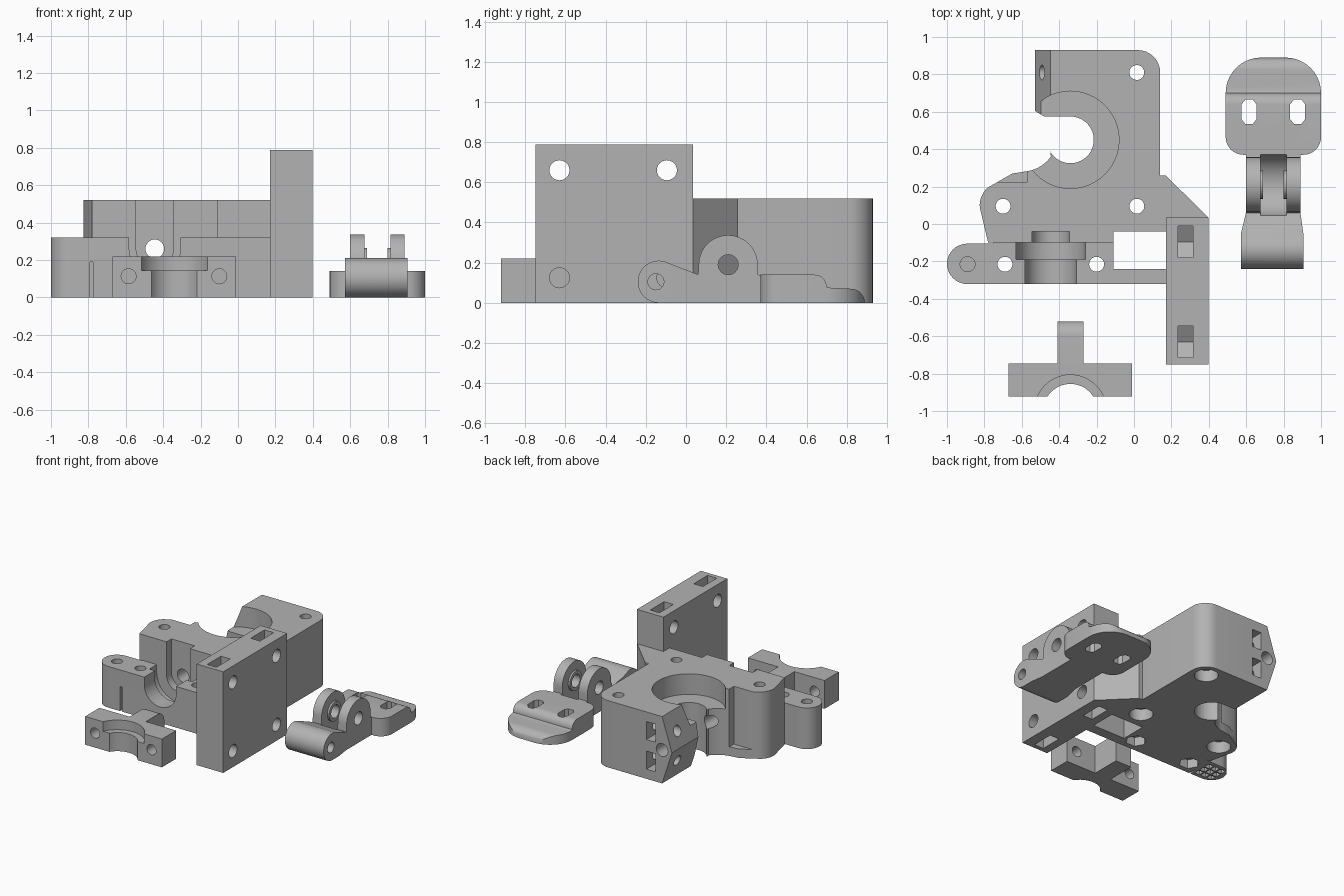
import bpy, bmesh, math

if "Cube" in bpy.data.objects:
    bpy.data.objects.remove(bpy.data.objects["Cube"])

grey = bpy.data.materials.new("plain grey")
grey.use_nodes = True
GREY = (0.45, 0.45, 0.45, 1)
grey.diffuse_color = GREY
grey.node_tree.nodes["Principled BSDF"].inputs["Base Color"].default_value = GREY

PLACE = {"x": lambda a, b, h: (h, a, b),
         "y": lambda a, b, h: (a, h, b),
         "z": lambda a, b, h: (a, b, h)}


def arc(cx, cy, r, start, end, n=16):
    angles = [math.radians(start + (end - start) * i / n) for i in range(n + 1)]
    return [(cx + r * math.cos(t), cy + r * math.sin(t)) for t in angles]


def prism(points, lo, hi, axis="z", name="part"):
    """Extrude a 2D outline along an axis."""
    bm = bmesh.new()
    rings = [[bm.verts.new(PLACE[axis](a, b, h)) for a, b in points] for h in (lo, hi)]
    bm.faces.new(rings[0])
    bm.faces.new(rings[1])
    n = len(points)
    for i in range(n):
        j = (i + 1) % n
        bm.faces.new((rings[0][i], rings[0][j], rings[1][j], rings[1][i]))
    bmesh.ops.recalc_face_normals(bm, faces=bm.faces)
    mesh = bpy.data.meshes.new(name)
    bm.to_mesh(mesh)
    bm.free()
    obj = bpy.data.objects.new(name, mesh)
    bpy.context.collection.objects.link(obj)
    mesh.materials.append(grey)
    return obj


def box(x0, x1, y0, y1, z0, z1):
    return prism([(x0, y0), (x1, y0), (x1, y1), (x0, y1)], z0, z1)


def cyl(a, b, r, lo, hi, axis="z", n=32):
    return prism(arc(a, b, r, 0, 360 - 360 / n, n - 1), lo, hi, axis)


def u_cut(x, z, r, y0, y1):
    """Round-bottomed channel that is open at the top."""
    return prism([(x + r, 1)] + [(x - r, 1)] + arc(x, z, r, 180, 360), y0, y1, "y")


def combine(target, parts, operation):
    for part in parts:
        mod = target.modifiers.new("join", "BOOLEAN")
        mod.operation, mod.solver, mod.object = operation, "EXACT", part
        graph = bpy.context.evaluated_depsgraph_get()
        mesh = bpy.data.meshes.new_from_object(target.evaluated_get(graph))
        target.modifiers.clear()
        target.data = mesh
        bpy.data.objects.remove(part)
    return target


def finish(obj):
    obj.data.materials.clear()
    obj.data.materials.append(grey)
    bpy.ops.object.select_all(action="DESELECT")
    obj.select_set(True)
    bpy.context.view_layer.objects.active = obj
    bpy.ops.object.shade_smooth_by_angle(angle=math.radians(32))


# Main body: tall outline with the open gear hole
GX, GY = -0.34, 0.45
outline = ([(-0.53, 0.93)] + arc(0.02, 0.81, 0.12, 90, 0, 8)
           + [(0.14, 0.26), (0.17, 0.26), (0.398, 0.033), (0.3, -0.1), (-0.78, -0.1)]
           + arc(-0.70, 0.10, 0.125, 185, 130, 8) + [(-0.65, 0.27)]
           + arc(-0.6, 0.47, 0.19, -82, -35, 8)
           + arc(GX, GY, 0.125, -150, 90, 28) + [(-0.48, 0.575), (-0.53, 0.605)])
body = prism(outline, 0, 0.52, name="extruder_body")

# Front mounting bar and motor plate
bar = prism(arc(-0.892, -0.213, 0.108, 90, 270) + [(0.25, -0.321), (0.25, -0.02),
            (-0.75, -0.02), (-0.75, -0.105)], 0, 0.32)
plate = box(0.17, 0.398, -0.75, 0.035, 0, 0.787)
combine(body, [bar, plate], "UNION")

# Bearing pocket, side ledge, window, nozzle channel and filament hole
NX, NZ = -0.445, 0.26
cuts = [cyl(GX, GY, 0.26, 0.36, 0.7, n=48),
        box(-0.9, -0.57, 0.225, 0.4, 0.07, 0.7),
        box(-0.11, 0.17, -0.24, -0.04, -0.1, 0.7),
        u_cut(NX, NZ, 0.137, -0.4, -0.18),
        u_cut(NX, NZ, 0.185, -0.19, -0.1),
        u_cut(NX, NZ, 0.1, -0.15, -0.04),
        cyl(NX, NZ, 0.05, -0.3, 1.1, "y", 24)]

# Slanted faces of the hinge ear
for sign in (1, -1):
    cuts.append(prism([(-0.53, NZ), (-0.442, NZ + sign * 0.27), (-0.7, NZ + sign * 0.27),
                       (-0.7, NZ)], 0.5, 1.1, "y"))

# Screw holes and nut slots of the hinge ear
for z in (0.145, 0.375):
    cuts += [box(-0.39, -0.31, 0.74, 1.1, z - 0.07, z + 0.07),
             cyl(0.81, z, 0.04, -0.7, -0.2, "x", 20)]

# Upright screw holes with bolt-head recesses
for x, y in ((0.015, 0.81), (0.015, 0.095), (-0.70, 0.095)):
    cuts += [cyl(x, y, 0.04, -0.1, 0.7, n=20), cyl(x, y, 0.085, -0.1, 0.09, n=24)]

# Clamp screw holes and hexagonal nut traps
for x in (-0.69, -0.20):
    cuts += [cyl(x, -0.215, 0.04, -0.1, 0.4, n=20), cyl(x, -0.215, 0.075, -0.1, 0.07, n=6)]
cuts += [cyl(-0.89, -0.215, 0.04, 0.04, 0.4, n=20),
         box(-0.79, -0.775, -0.4, -0.28, -0.1, 0.19)]

# Mesh pockets under the bar end
for i in range(3):
    for j in range(3):
        x, y = -0.935 + i * 0.055, -0.27 + j * 0.055
        cuts.append(box(x - 0.022, x + 0.022, y - 0.022, y + 0.022, -0.1, 0.03))

# Motor plate bolt holes with nut slots entering from the top and bottom
for y in (-0.63, -0.095):
    for z, out in ((0.66, 1), (0.125, -1)):
        slot = [(y - 0.085, z + out * 0.3), (y - 0.085, z - out * 0.05), (y, z - out * 0.1),
                (y + 0.085, z - out * 0.05), (y + 0.085, z + out * 0.3)]
        cuts += [cyl(y, z, 0.05, 0.1, 0.5, "x", 24), prism(slot, 0.235, 0.315, "x")]
finish(combine(body, cuts, "DIFFERENCE"))

# Nozzle clamp with a rounded tab
clamp = prism([(-0.67, -0.922), (-0.01, -0.922), (-0.01, -0.747), (-0.67, -0.747)],
              0, 0.22, name="nozzle_clamp")
tab = prism([(-0.8, 0), (-0.52, 0)] + arc(-0.6, 0.14, 0.08, 0, 90, 8) + [(-0.8, 0.22)],
            -0.41, -0.27, "x")
combine(clamp, [tab], "UNION")
finish(combine(clamp, [cyl(GX, -1, 0.145, -0.1, 0.3, n=48), cyl(GX, -1, 0.193, 0.145, 0.3, n=48)]
               + [cyl(x, 0.113, 0.04, -1, -0.6, "y", 20) for x in (-0.585, -0.10)],
               "DIFFERENCE"))

# Idler lever: rounded pad with a stepped side profile
LX = 0.745
pad = prism(arc(0.905, 0.465, 0.095, -90, 0, 8) + arc(0.81, 0.70, 0.19, 0, 90, 10)
            + arc(0.68, 0.70, 0.19, 90, 180, 10) + arc(0.585, 0.465, 0.095, 180, 270, 8),
            0, 0.14, name="idler_lever")
side = prism([(0.3, -0.1), (0.9, -0.1), (0.89, 0)] + arc(0.82, 0, 0.07, 0, 90, 8)
             + [(0.72, 0.075)] + arc(0.64, 0.08, 0.06, 0, 90, 8) + [(0.3, 0.14)], 0.3, 1.2, "x")
combine(pad, [side], "INTERSECT")

# Lever arms and hinge barrel
arms = prism([(0.03, 0), (0.4, 0), (0.4, 0.139), (0.357, 0.14)]
             + arc(0.21, 0.19, 0.147, 0, 180, 24) + [(0.06, 0.139), (0.03, 0.139)],
             0.60, 0.89, "x")
barrel = prism([(0.07, 0), (0.07, 0.137)] + arc(-0.135, 0.105, 0.105, 75, 270, 24),
               0.572, 0.905, "x")
taper = prism([(0.572, -0.3), (0.905, -0.3), (0.905, -0.05), (0.888, 0.075),
               (0.602, 0.075), (0.572, -0.05)], -0.1, 0.4)
combine(barrel, [taper], "INTERSECT")
combine(pad, [arms, barrel], "UNION")

# Roller gap, then the washers beside it
combine(pad, [cyl(0.21, 0.19, 0.17, 0.675, 0.815, "x", 48)], "DIFFERENCE")
combine(pad, [cyl(0.21, 0.19, 0.075, lo, lo + 0.03, "x", 32) for lo in (0.66, 0.8)], "UNION")

# Pin holes and eight-sided adjustment slots
holes = [cyl(0.21, 0.19, 0.05, 0.4, 1.1, "x", 24), cyl(-0.15, 0.105, 0.04, 0.4, 1.1, "x", 24)]
for x in (LX - 0.13, LX + 0.13):
    holes.append(prism([(x + sx * dx, 0.60 + sy * dy) for sx, sy, dx, dy in (
        (1, 1, 0.04, 0.04), (1, 1, 0.02, 0.065), (-1, 1, 0.02, 0.065), (-1, 1, 0.04, 0.04),
        (-1, -1, 0.04, 0.04), (-1, -1, 0.02, 0.065), (1, -1, 0.02, 0.065),
        (1, -1, 0.04, 0.04))], -0.1, 0.3))
finish(combine(pad, holes, "DIFFERENCE"))
